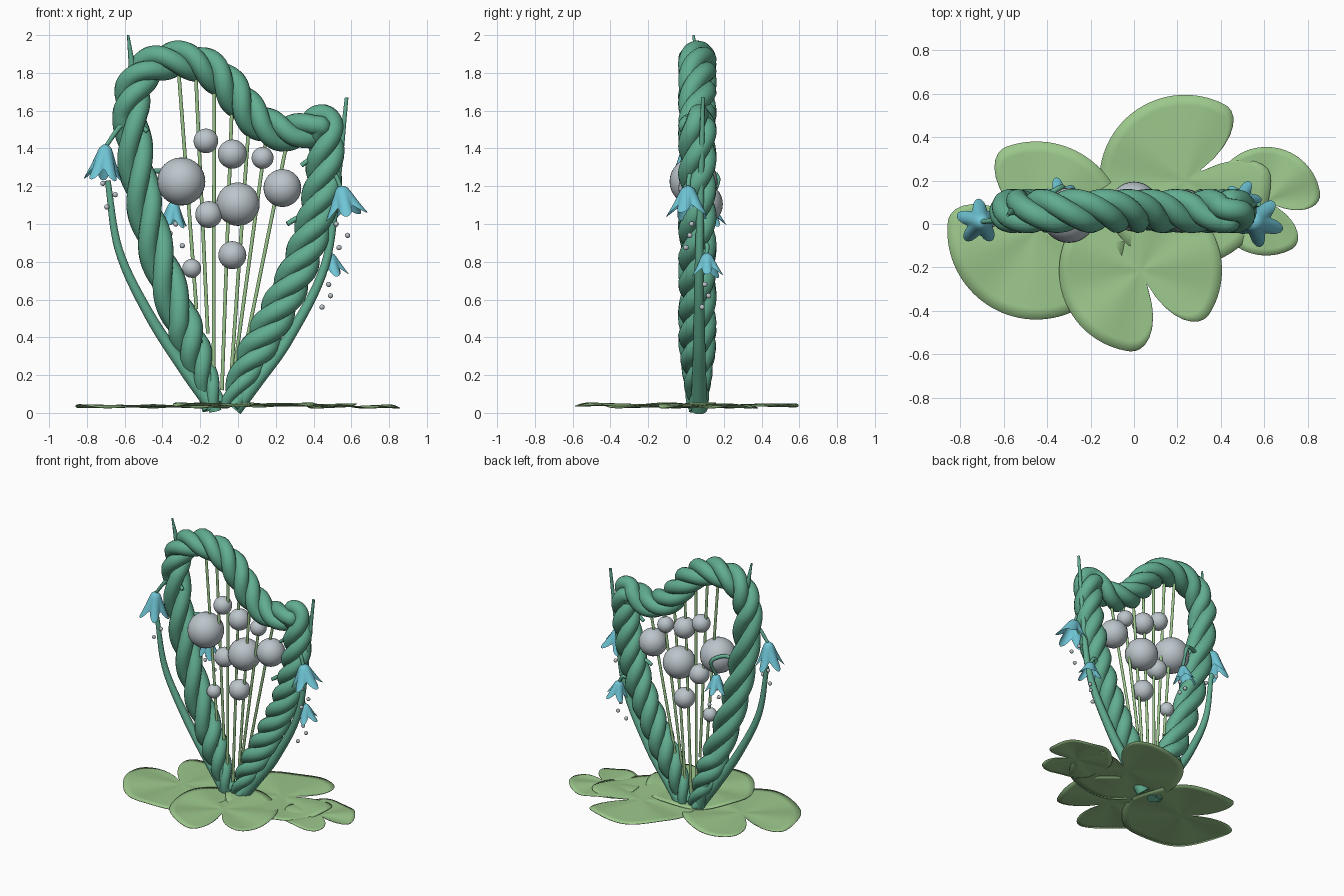
import bpy, bmesh
from math import sin, cos, pi, radians, sqrt, atan2
from mathutils import Vector

if "Cube" in bpy.data.objects:
    bpy.data.objects.remove(bpy.data.objects["Cube"], do_unlink=True)


def material(name, rgb):
    m = bpy.data.materials.new(name)
    m.use_nodes = True
    m.diffuse_color = (*rgb, 1)
    m.node_tree.nodes["Principled BSDF"].inputs["Base Color"].default_value = (*rgb, 1)
    return m


VINE = material("vine green", (0.12, 0.42, 0.28))
LEAF = material("leaf green", (0.33, 0.57, 0.26))
PETAL = material("petal blue", (0.16, 0.56, 0.67))
DEW = material("dew grey", (0.50, 0.56, 0.60))
Y = 0.06  # depth of the frame's middle plane


def finish(name, bm, mat):
    mesh = bpy.data.meshes.new(name)
    for f in bm.faces:
        f.smooth = True
    bm.to_mesh(mesh)
    bm.free()
    mesh.materials.append(mat)
    ob = bpy.data.objects.new(name, mesh)
    bpy.context.collection.objects.link(ob)
    return ob


def sample(points, steps=14):
    """Smooth path through the given points."""
    p = [Vector(q) for q in points]
    p = [2 * p[0] - p[1]] + p + [2 * p[-1] - p[-2]]
    out = []
    for i in range(1, len(p) - 2):
        a, b, c, d = p[i - 1:i + 3]
        for s in range(steps):
            t = s / steps
            out.append(0.5 * (2 * b + (c - a) * t + (2 * a - 5 * b + 4 * c - d) * t ** 2
                              + (3 * b - a - 3 * c + d) * t ** 3))
    return out + [p[-2]]


def tube(name, path, radii, mat, sides=3):
    cu = bpy.data.curves.new(name, 'CURVE')
    cu.dimensions = '3D'
    cu.bevel_depth = 1
    cu.bevel_resolution = sides
    cu.use_fill_caps = True
    sp = cu.splines.new('POLY')
    sp.points.add(len(path) - 1)
    for pt, co, r in zip(sp.points, path, radii):
        pt.co = (*co, 1)
        pt.radius = r
    sp.use_smooth = True
    cu.materials.append(mat)
    ob = bpy.data.objects.new(name, cu)
    bpy.context.collection.objects.link(ob)
    bpy.ops.object.select_all(action='DESELECT')
    ob.select_set(True)
    bpy.context.view_layer.objects.active = ob
    bpy.ops.object.convert(target='MESH')
    bpy.ops.object.shade_smooth_by_angle(angle=radians(50))


def stem(name, points, r0, r1, mat=VINE):
    path = sample(points, 8)
    n = len(path) - 1
    tube(name, path, [r0 + (r1 - r0) * (i / n) for i in range(n + 1)], mat)


# Twisted frame: three strands wound along one closed-top path
outline = [(-.12, .04), (-.18, .19), (-.28, .44), (-.39, .73), (-.48, 1.04), (-.55, 1.4),
           (-.56, 1.68), (-.47, 1.83), (-.31, 1.87), (-.17, 1.83), (-.06, 1.74), (.06, 1.59),
           (.16, 1.51), (.28, 1.48), (.39, 1.51), (.45, 1.53), (.465, 1.43), (.44, 1.17),
           (.35, .84), (.19, .5), (.04, .23), (-.04, .04)]
centre = sample([(x, Y, z) for x, z in outline])
for k in range(3):
    phase = 2 * pi * k / 3
    path, radii = [], []
    for i, c in enumerate(centre):
        prev, nxt = centre[max(i - 1, 0)], centre[min(i + 1, len(centre) - 1)]
        tan = (nxt - prev).normalized()
        nor = Vector((0, 1, 0)).cross(tan)
        binor = tan.cross(nor)
        left_side = c.x < -.3 and c.z < 1.6
        if i:
            phase += 2 * pi * (c - prev).length / (.75 if left_side else .46)
        grow = min(1, .5 + c.z * 1.4)
        path.append(c + .05 * grow * (cos(phase) * nor + sin(phase) * binor))
        radii.append(.052 * grow)
    tube(f"frame_strand_{k + 1}", path, radii, VINE, 4)

# Free shoots
stem("left_shoot_right_side", [(-.13, .05, .03), (-.28, .05, .23), (-.47, .04, .52),
                               (-.63, .02, .86), (-.69, .01, 1.23)], .042, .016)
stem("shoot_left_side", [(-.02, .07, .02), (.10, .07, .17), (.27, .07, .40), (.46, .07, .78),
                         (.53, .08, 1.25), (.575, .09, 1.67)], .045, .010)
stem("top_shoot", [(-.53, .07, 1.6), (-.56, .06, 1.83), (-.582, .04, 2.0)], .03, .006)
stem("middle_shoot", [(-.12, .05, .012), (-.15, .03, .15), (-.21, .03, .42)], .035, .012)
stem("base_shoot", [(-.15, .06, .02), (-.22, .09, .2), (-.33, .1, .48)], .04, .012)

# Short tendrils
stem("upper_tendril", [(.44, .05, 1.36), (.38, .03, 1.34), (.335, .03, 1.31)], .015, .012)
stem("lower_tendril", [(.38, .06, 1.0), (.32, .05, 1.03), (.26, .04, 1.0)], .017, .013)
stem("right_tendril", [(-.56, .06, 1.58), (-.51, .03, 1.52), (-.48, .02, 1.49)], .015, .012)

# Strings: top x and z, bottom x and z
strings = [(-.315, 1.82, -.22, .55), (-.225, 1.82, -.16, .42), (-.125, 1.78, -.13, .2),
           (-.03, 1.68, -.085, .12), (.06, 1.56, -.04, .14), (.155, 1.5, -.02, .22),
           (.265, 1.46, .03, .3)]
for i, (xt, zt, xb, zb) in enumerate(strings):
    stem(f"string_{i + 1}", [(xb, Y, zb), (xt, Y, zt)], .01, .01, LEAF)


def ball(name, x, y, z, r, seg=32):
    bm = bmesh.new()
    bmesh.ops.create_uvsphere(bm, u_segments=seg, v_segments=seg // 2, radius=r)
    finish(name, bm, DEW).location = (x, y, z)


# Large dew balls hanging on the strings
balls = [(-.30, .04, 1.225, .127), (0, .08, 1.105, .115), (.235, .06, 1.19, .1),
         (-.17, Y, 1.44, .065), (-.03, Y, 1.37, .077), (.13, Y, 1.35, .058),
         (-.155, Y, 1.05, .071), (-.03, Y, .835, .074), (-.245, Y, .765, .05)]
for i, b in enumerate(balls):
    ball(f"dew_ball_{i + 1}", *b)


def flower(name, apex, down, R, L):
    """Five-pointed bell hanging from its apex, with three droplets below."""
    rings, seg = 9, 50
    bm = bmesh.new()
    grid = []
    for j in range(rings):
        t = j / (rings - 1)
        row = []
        for i in range(seg):
            a = 2 * pi * i / seg
            k = (.5 + .5 * cos(5 * a)) ** .8
            r = R * (.12 + .48 * sqrt(t) + .42 * k * t ** 2.2 - .05 * t)
            row.append(bm.verts.new((r * cos(a), r * sin(a), -L * t * (.68 + .32 * k * t))))
        grid.append(row)
    for a, b in zip(grid, grid[1:]):
        for i in range(seg):
            n = (i + 1) % seg
            bm.faces.new((a[i], b[i], b[n], a[n]))
    bm.faces.new(grid[0])
    ob = finish(name, bm, PETAL)
    ob.location = apex
    ob.rotation_euler = (-Vector(down)).to_track_quat('Z', 'Y').to_euler()


flowers = [
    ("right_upper_flower", (-.70, .01, 1.42), (-.08, 0, -1), .11, .19,
     [(-.57, .05, 1.57), (-.63, .02, 1.51), (-.70, .01, 1.41)]),
    ("right_inner_flower", (-.34, .12, 1.12), (-.05, .1, -1), .085, .135,
     [(-.52, .09, 1.26), (-.41, .13, 1.28), (-.33, .17, 1.23), (-.34, .12, 1.11)]),
    ("left_upper_flower", (.545, .01, 1.2), (.2, 0, -1), .12, .165,
     [(.44, .04, 1.24), (.51, .02, 1.26), (.545, .01, 1.19)]),
    ("left_lower_flower", (.485, .11, .845), (.14, .04, -1), .09, .125,
     [(.38, .08, .85), (.45, .11, .89), (.485, .11, .84)])]
for name, apex, down, R, L, path in flowers:
    flower(name, apex, down, R, L)
    stem(name + "_stem", path, .015, .011)

# Droplets falling below the flowers
drops = [(-.715, .03, 1.215), (-.65, 0, 1.155), (-.695, -.02, 1.09),
         (-.36, .12, .95), (-.295, .14, .885), (-.33, .1, 1.0),
         (.58, .02, .94), (.535, 0, .875), (.52, .03, 1.0),
         (.49, .12, .62), (.445, .085, .56), (.48, .1, .68)]
for i, d in enumerate(drops):
    ball(f"droplet_{i + 1}", *d, .014, 12)


def pad(name, cx, cy, z, R, notch, width):
    """Round floating leaf with one rounded notch and a gently waved surface."""
    seg, rings = 96, 8
    bm = bmesh.new()
    mid = bm.verts.new((cx, cy, z))
    grid = []
    for j in range(1, rings + 1):
        row = []
        for i in range(seg):
            a = 2 * pi * i / seg
            d = a - radians(notch)
            d = abs(atan2(sin(d), cos(d)))
            s = min(1, d / radians(width))
            r = R * (.1 + .9 * (1 - (1 - s) ** 2.2)) * j / rings
            wave = .009 * sin(5 * a + cx * 7) * r / R
            row.append(bm.verts.new((cx + r * cos(a), cy + r * sin(a), z + wave)))
        grid.append(row)
    for i in range(seg):
        n = (i + 1) % seg
        bm.faces.new((mid, grid[0][i], grid[0][n]))
        for a, b in zip(grid, grid[1:]):
            bm.faces.new((a[i], b[i], b[n], a[n]))
    ob = finish(name, bm, LEAF)
    mod = ob.modifiers.new("thickness", 'SOLIDIFY')
    mod.thickness = .004


# Leaf pads around the base
pad("right_pad", -.45, -.03, .037, .41, 142, 33)
pad("front_pad", .03, -.215, .046, .375, -65, 33)
pad("back_pad", .235, .20, .042, .395, 32, 30)
pad("small_left_pad", .61, .105, .036, .25, -27, 36)
